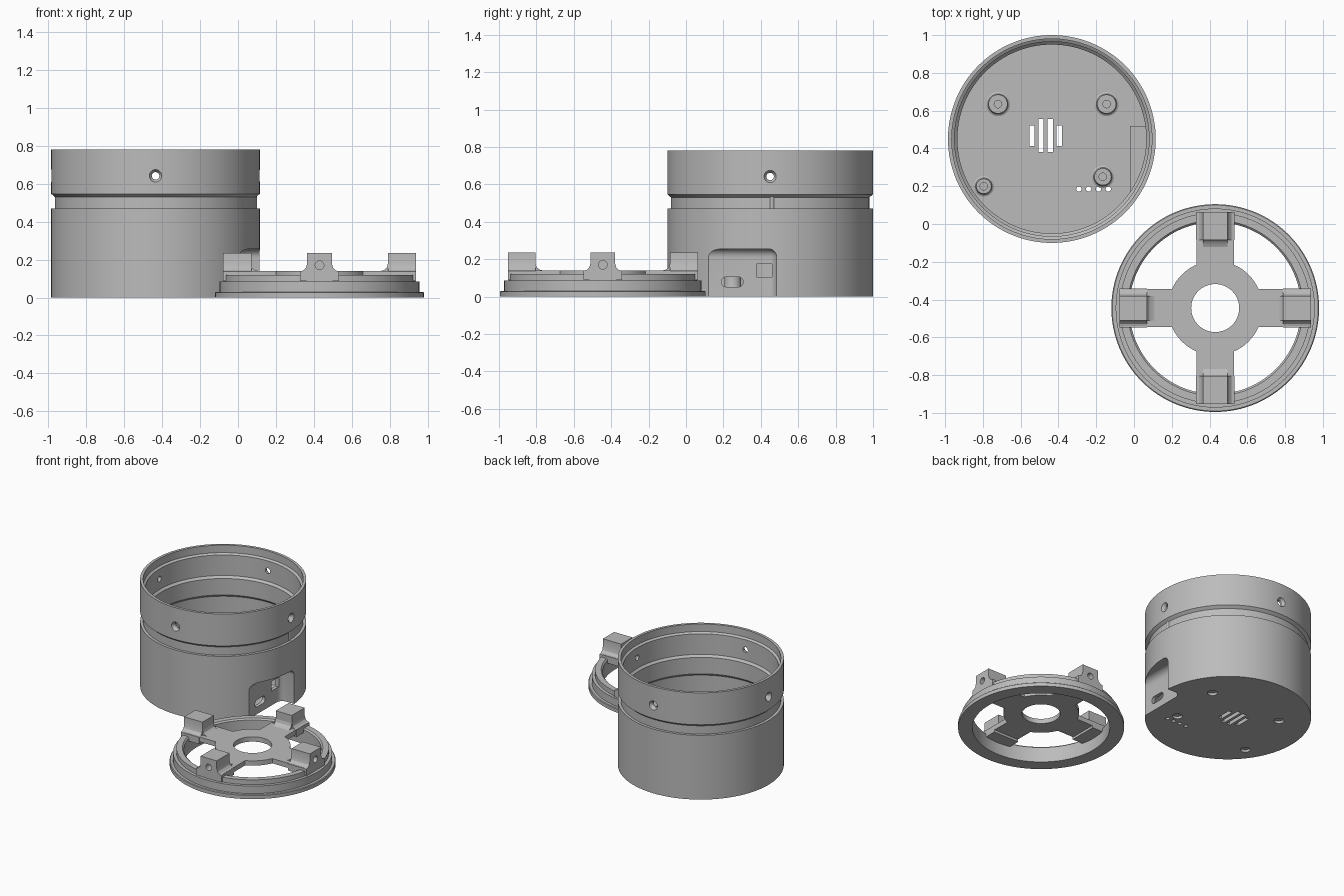
import bpy, bmesh, math
from mathutils import Matrix, Vector

cube = bpy.data.objects.get("Cube")
if cube:
    bpy.data.objects.remove(cube)

GREY = (0.5, 0.5, 0.5, 1)
mat = bpy.data.materials.new("matte grey")
mat.use_nodes = True
mat.diffuse_color = GREY
mat.node_tree.nodes["Principled BSDF"].inputs["Base Color"].default_value = GREY

BODY = Vector((-0.435, 0.45, 0))
LID = Vector((0.43, -0.445, 0))


def finish(name, bm, loc=(0, 0, 0)):
    bmesh.ops.recalc_face_normals(bm, faces=bm.faces)
    me = bpy.data.meshes.new(name)
    bm.to_mesh(me)
    bm.free()
    me.materials.append(mat)
    ob = bpy.data.objects.new(name, me)
    ob.location = loc
    bpy.context.collection.objects.link(ob)
    return ob


def lathe(name, profile, loc=(0, 0, 0), closed=False, steps=128):
    bm = bmesh.new()
    vs = [bm.verts.new((r, 0, z)) for r, z in profile]
    edges = [bm.edges.new(p) for p in zip(vs, vs[1:])]
    if closed:
        edges.append(bm.edges.new((vs[-1], vs[0])))
    bmesh.ops.spin(bm, geom=vs + edges, cent=(0, 0, 0), axis=(0, 0, 1),
                   angle=math.tau, steps=steps)
    bmesh.ops.remove_doubles(bm, verts=bm.verts, dist=0.0001)
    return finish(name, bm, loc)


def box(name, lo, hi, loc=(0, 0, 0), bevel=0):
    lo, hi = Vector(lo), Vector(hi)
    bm = bmesh.new()
    bmesh.ops.create_cube(bm, size=1, matrix=Matrix.Translation((lo + hi) / 2)
                          @ Matrix.Diagonal((hi - lo).to_4d()))
    if bevel:
        bmesh.ops.bevel(bm, geom=bm.edges[:], offset=bevel, segments=6,
                        profile=0.5, affect='EDGES')
    return finish(name, bm, loc)


def rod(name, start, end, r1, r2=None, sides=32):
    start, end = Vector(start), Vector(end)
    d = end - start
    bm = bmesh.new()
    bmesh.ops.create_cone(bm, cap_ends=True, segments=sides, radius1=r1,
                          radius2=r1 if r2 is None else r2, depth=d.length,
                          matrix=Matrix.Translation((start + end) / 2)
                          @ d.to_track_quat('Z', 'Y').to_matrix().to_4x4())
    return finish(name, bm)


def prism(name, points, lo, hi, axis):
    # extrude a side-on (u, z) outline along x or y
    bm = bmesh.new()
    place = (lambda u, z: (lo, u, z)) if axis == 'x' else (lambda u, z: (u, lo, z))
    face = bm.faces.new([bm.verts.new(place(u, z)) for u, z in points])
    new = bmesh.ops.extrude_face_region(bm, geom=[face])["geom"]
    shift = (hi - lo, 0, 0) if axis == 'x' else (0, hi - lo, 0)
    bmesh.ops.translate(bm, vec=shift,
                        verts=[v for v in new if isinstance(v, bmesh.types.BMVert)])
    return finish(name, bm)


def combine(target, tool, operation='DIFFERENCE'):
    tool.hide_render = True
    mod = target.modifiers.new("shape", 'BOOLEAN')
    mod.object, mod.operation, mod.solver = tool, operation, 'EXACT'
    bpy.context.view_layer.objects.active = target
    bpy.ops.object.modifier_apply(modifier=mod.name)
    bpy.data.objects.remove(tool)


def smooth(ob):
    bpy.ops.object.select_all(action='DESELECT')
    ob.select_set(True)
    bpy.context.view_layer.objects.active = ob
    bpy.ops.object.shade_smooth_by_angle(angle=math.radians(28))


# Housing shell with an outside groove and matching inside ridge
FLOOR = 0.03
housing = lathe("housing", [
    (0, 0), (0.55, 0), (0.55, 0.47), (0.53, 0.47), (0.53, 0.53), (0.55, 0.547),
    (0.55, 0.78), (0.53, 0.78), (0.53, 0.725), (0.515, 0.715), (0.515, 0.565),
    (0.5, 0.55), (0.5, 0.43), (0.512, 0.415), (0.512, FLOOR), (0, FLOOR)], BODY)

# Connector pocket: inner wall block, then the rounded recess
block = box("pocket_wall", (-0.02, 0.05, 0.01), (0.2, 0.52, 0.285))
combine(block, rod("trim", BODY + Vector((0, 0, -0.1)), BODY + Vector((0, 0, 0.5)),
                   0.53, sides=128), 'INTERSECT')
combine(housing, block, 'UNION')
combine(housing, box("recess", (0.005, -0.2, -0.2), (0.4, 0.485, 0.255), bevel=0.045))
combine(housing, box("plug_slot", (-0.1, 0.19, 0.052), (0.1, 0.305, 0.105), bevel=0.024))
combine(housing, box("switch_hole", (-0.1, 0.377, 0.105), (0.1, 0.46, 0.175)))

# Countersunk screw holes around the upper band
for k in range(4):
    d = Vector((math.cos(k * math.pi / 2), math.sin(k * math.pi / 2), 0))
    c = BODY + Vector((0, 0, 0.642))
    combine(housing, rod("screw_hole", c + d * 0.45, c + d * 0.6, 0.02))
    combine(housing, rod("countersink", c + d * 0.53, c + d * 0.56, 0.02, 0.04))

# Speaker slots, indicator holes and screw recesses in the floor
for d in (-0.072, -0.024, 0.024, 0.072):
    h = math.sqrt(0.09 ** 2 - d ** 2)
    combine(housing, box("vent", (d - 0.014, -h, -0.1), (d + 0.014, h, 0.1),
                         (-0.468, 0.468, 0)))
for k in range(4):
    x = -0.292 + k * 0.052
    combine(housing, rod("indicator", (x, 0.185, -0.1), (x, 0.185, 0.1), 0.014, sides=16))
POSTS = [(-0.72, 0.635, 0.05), (-0.145, 0.635, 0.05),
         (-0.795, 0.2, 0.04), (-0.165, 0.25, 0.045)]
for x, y, r in POSTS:
    combine(housing, rod("screw_recess", (x, y, -0.1), (x, y, 0.018), 0.033))
smooth(housing)

# Hollow standoffs with flared bases
for i, (x, y, r) in enumerate(POSTS):
    smooth(lathe(f"standoff_{i + 1}", [
        (0, FLOOR - 0.008), (r + 0.014, FLOOR - 0.008), (r + 0.014, FLOOR),
        (r + 0.004, FLOOR + 0.006), (r, FLOOR + 0.018), (r, 0.12), (0.02, 0.12),
        (0.02, 0.06), (0, 0.06)], (x, y, 0), steps=32))

# Small key in the groove
key = rod("groove_key", BODY + Vector((0.52, 0.01, 0.468)),
          BODY + Vector((0.52, 0.01, 0.534)), 0.015, sides=16)
smooth(key)

# Stepped lid ring
ring = lathe("lid_ring", [
    (0.455, 0), (0.55, 0), (0.55, 0.026), (0.545, 0.03), (0.527, 0.03),
    (0.527, 0.085), (0.505, 0.085), (0.505, 0.12), (0.465, 0.12), (0.455, 0.11)],
    LID, closed=True)
smooth(ring)

# Hub with four spokes and a centre opening
LOW, HIGH = 0.105, 0.14
hub = rod("lid_hub", (0, 0, LOW), (0, 0, HIGH), 0.25, sides=96)
combine(hub, box("spoke_x", (-0.49, -0.1, LOW), (0.49, 0.1, HIGH)), 'UNION')
combine(hub, box("spoke_y", (-0.1, -0.49, LOW), (0.1, 0.49, HIGH)), 'UNION')
combine(hub, rod("opening", (0, 0, 0), (0, 0, 0.3), 0.127, sides=64))
hub.location = LID
smooth(hub)

# Mounting lugs with flared feet and blind screw holes, one per spoke
half = [(0.103, 0.088), (0.103, 0.138), (0.085, 0.143), (0.072, 0.156),
        (0.065, 0.18), (0.065, 0.235)]
lug = prism("lid_lug_1", half + [(-u, z) for u, z in reversed(half)], 0.36, 0.508, 'x')
combine(lug, rod("lug_hole", (0.42, 0, 0.17), (0.6, 0, 0.17), 0.023))
fillet = prism("lug_fillet_1", [(0.315, 0.138), (0.34, 0.145), (0.354, 0.157),
                                (0.361, 0.18), (0.37, 0.138)], -0.065, 0.065, 'y')
for part in (lug, fillet):
    smooth(part)
    part.location = LID
    for k in range(1, 4):
        copy = part.copy()
        copy.name = part.name[:-1] + str(k + 1)
        copy.rotation_euler.z = k * math.pi / 2
        bpy.context.collection.objects.link(copy)
